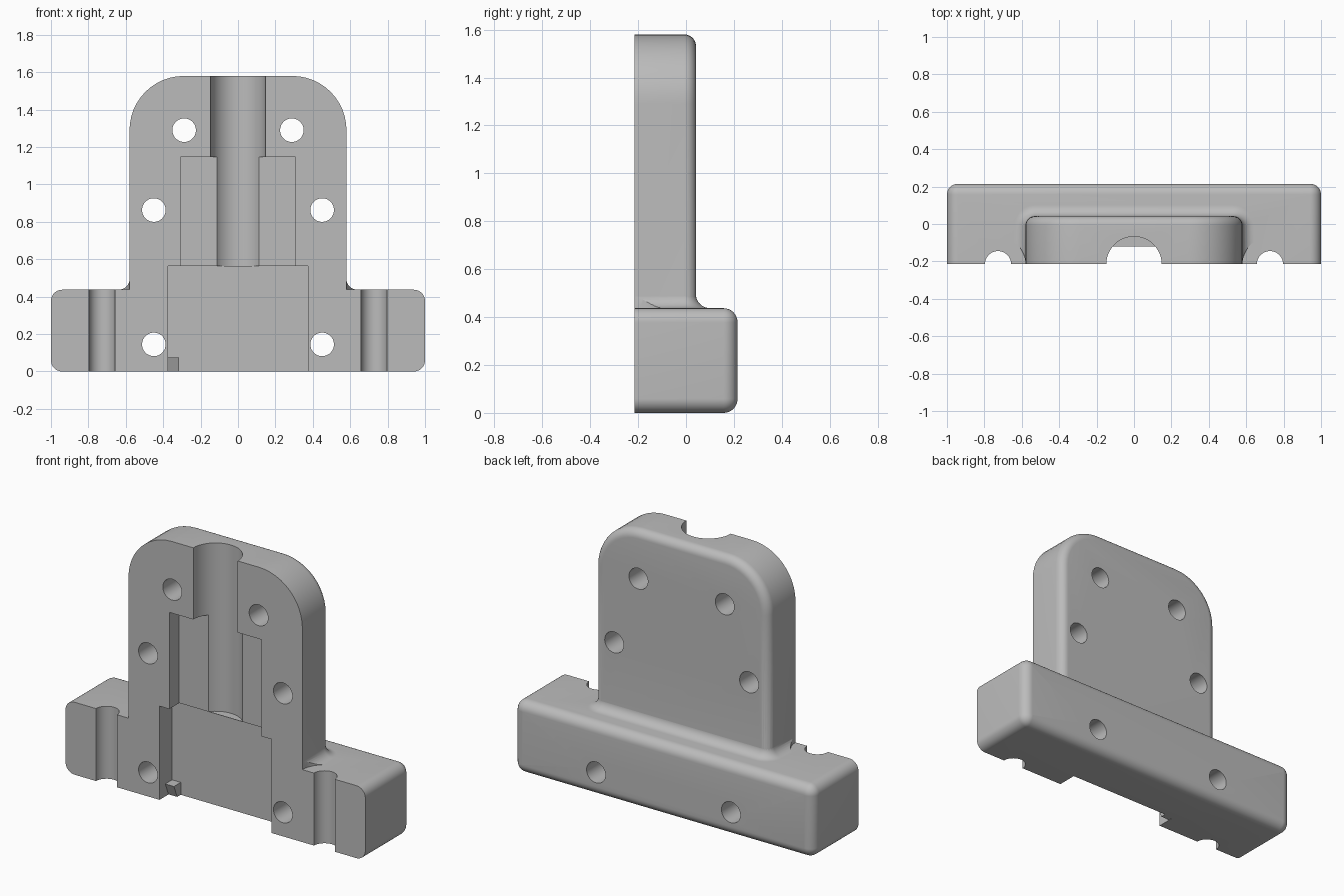
import bpy, bmesh, math
from mathutils import Vector, Matrix

if "Cube" in bpy.data.objects:
    bpy.data.objects.remove(bpy.data.objects["Cube"])

FRONT, BACK = -0.215, 0.215
BASE_TOP = 0.437

grey = bpy.data.materials.new("plain grey")
grey.diffuse_color = (0.5, 0.5, 0.5, 1)
grey.use_nodes = True
grey.node_tree.nodes["Principled BSDF"].inputs["Base Color"].default_value = grey.diffuse_color


def to_object(name, bm):
    bmesh.ops.recalc_face_normals(bm, faces=bm.faces)
    mesh = bpy.data.meshes.new(name)
    bm.to_mesh(mesh)
    bm.free()
    mesh.materials.append(grey)
    ob = bpy.data.objects.new(name, mesh)
    bpy.context.collection.objects.link(ob)
    return ob


def outline(x0, x1, v0, v1, r_low, r_high, n=12):
    """Rounded rectangle, with separate radii for the low and high corners."""
    pts = []
    corners = [(x1 - r_high, v1 - r_high, r_high, 0), (x0 + r_high, v1 - r_high, r_high, 90),
               (x0 + r_low, v0 + r_low, r_low, 180), (x1 - r_low, v0 + r_low, r_low, 270)]
    for cx, cv, r, start in corners:
        for i in range(n + 1):
            a = math.radians(start + 90 * i / n)
            pts.append((cx + r * math.cos(a), cv + r * math.sin(a)))
    return pts


def loft(name, rings):
    bm = bmesh.new()
    loops = [[bm.verts.new(p) for p in ring] for ring in rings]
    for a, b in zip(loops, loops[1:]):
        for i in range(len(a)):
            j = (i + 1) % len(a)
            bm.faces.new((a[i], a[j], b[j], b[i]))
    bm.faces.new(loops[0])
    bm.faces.new(loops[-1])
    bmesh.ops.remove_doubles(bm, verts=bm.verts, dist=1e-5)
    return to_object(name, bm)


def rounded_slab(name, half, z0, z1, back, r_low, r_high, edge):
    """Slab standing in the xz plane with a rounded back rim."""
    steps = [(0, FRONT - 0.05)]
    for i in range(9):
        a = math.pi / 2 * i / 8
        steps.append((edge * (1 - math.cos(a)), back - edge + edge * math.sin(a)))
    rings = [[(x, y, z) for x, z in outline(-half + e, half - e, z0 + e, z1 - e,
                                             r_low - e, r_high - e)] for e, y in steps]
    return loft(name, rings)


def box(name, x0, x1, y0, y1, z0, z1):
    bm = bmesh.new()
    bmesh.ops.create_cube(bm, size=1)
    for v in bm.verts:
        v.co = Vector(((x0 + x1) / 2 + v.co.x * (x1 - x0), (y0 + y1) / 2 + v.co.y * (y1 - y0),
                       (z0 + z1) / 2 + v.co.z * (z1 - z0)))
    return to_object(name, bm)


def cylinder(name, r, centre, length, along_y=False):
    bm = bmesh.new()
    m = Matrix.Translation(centre)
    if along_y:
        m = m @ Matrix.Rotation(math.pi / 2, 4, 'X')
    bmesh.ops.create_cone(bm, cap_ends=True, segments=48, radius1=r, radius2=r,
                          depth=length, matrix=m)
    return to_object(name, bm)


def combine(target, tool, operation):
    mod = target.modifiers.new("combine", 'BOOLEAN')
    mod.operation, mod.solver, mod.object = operation, 'EXACT', tool
    bpy.context.view_layer.objects.active = target
    bpy.ops.object.modifier_apply(modifier=mod.name)
    bpy.data.objects.remove(tool, do_unlink=True)


# Base block and upright plate
body = rounded_slab("bracket_body", 1.0, 0, BASE_TOP, BACK, 0.06, 0.06, 0.058)
plate = rounded_slab("upright_plate", 0.58, 0.15, 1.58, 0.042, 0.06, 0.29, 0.05)

# Concave fillet where the plate meets the base
R = 0.06
steps = [(R, 0.3)] + [(R - R * math.sin(a), BASE_TOP + R - R * math.cos(a))
                      for a in (math.pi / 2 * i / 8 for i in range(9))]
fillet = loft("fillet", [[(x, y, z) for x, y in outline(-0.579 - o, 0.579 + o, FRONT - 0.05,
                          0.041 + o, 0.005, 0.05 + o)] for o, z in steps])

# Clear the fillet around the side channels
for s in (-1, 1):
    combine(fillet, cylinder("clearance", 0.147, (s * 0.727, FRONT, BASE_TOP + 0.2), 0.4),
            'DIFFERENCE')
combine(body, fillet, 'UNION')
combine(body, plate, 'UNION')
combine(body, box("front_trim", -1.5, 1.5, -1, FRONT, -1, 3), 'DIFFERENCE')

# Stepped pockets and the central channel
combine(body, cylinder("main_channel", 0.148, (0, FRONT, 1.315), 1.5), 'DIFFERENCE')
combine(body, box("upper_pocket", -0.308, 0.308, -0.5, -0.12, 0.5, 1.148), 'DIFFERENCE')
combine(body, box("lower_pocket", -0.373, 0.373, -0.5, -0.095, -0.2, 0.565), 'DIFFERENCE')

# Side channels and bolt holes
for s in (-1, 1):
    combine(body, cylinder("side_channel", 0.07, (s * 0.727, FRONT, 0.2), 1.0), 'DIFFERENCE')
    for x, z in ((0.288, 1.29), (0.45, 0.863), (0.45, 0.145)):
        combine(body, cylinder("bolt_hole", 0.063, (s * x, 0, z), 1.0, True), 'DIFFERENCE')

# Small wedge in the corner of the lower pocket
tab = box("corner_tab", -0.373, -0.315, -0.13, -0.095, 0.001, 0.075)
for v in tab.data.vertices:
    if v.co.y < -0.12 and v.co.z > 0.05:
        v.co.y -= 0.03

bpy.ops.object.select_all(action='DESELECT')
body.select_set(True)
bpy.context.view_layer.objects.active = body
bpy.ops.object.shade_smooth_by_angle(angle=math.radians(30))
